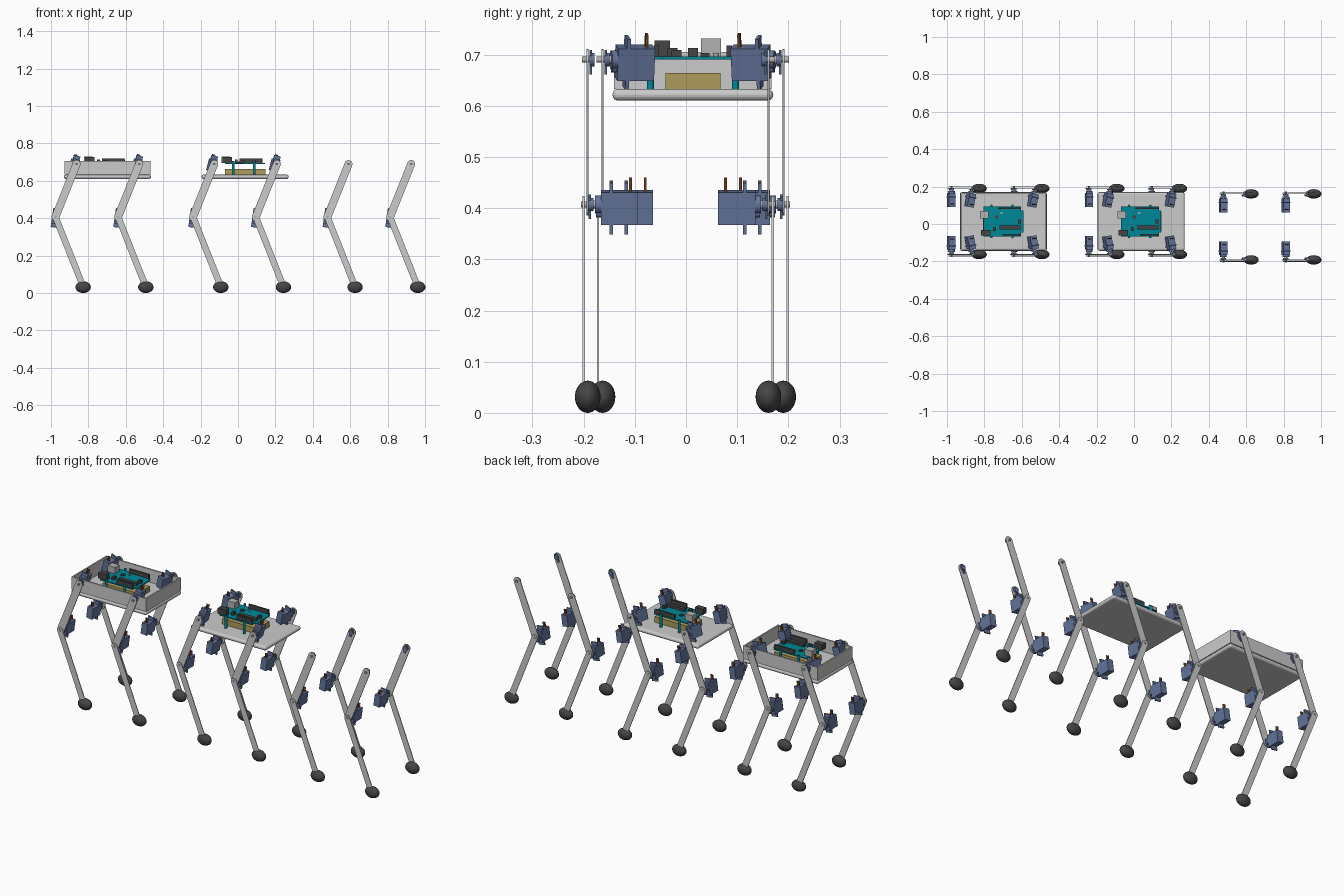
import bpy, bmesh, math
from mathutils import Matrix, Vector

if "Cube" in bpy.data.objects:
    bpy.data.objects.remove(bpy.data.objects["Cube"])


def material(name, rgb):
    m = bpy.data.materials.new(name)
    m.diffuse_color = (*rgb, 1)
    m.use_nodes = True
    m.node_tree.nodes["Principled BSDF"].inputs["Base Color"].default_value = m.diffuse_color
    return m


BLUE = material("servo_blue", (0.13, 0.18, 0.34))
TEAL = material("board_teal", (0.0, 0.25, 0.32))
TAN = material("battery_tan", (0.42, 0.33, 0.11))
DARK = material("rubber_dark", (0.06, 0.06, 0.06))
RED = material("wire_red", (0.45, 0.05, 0.03))
ORANGE = material("wire_orange", (0.55, 0.22, 0.04))
METAL = material("connector_grey", (0.45, 0.45, 0.45))


class Part:
    """Collects simple solids into one mesh."""

    def __init__(self, mats):
        self.bm, self.mats = bmesh.new(), mats

    def paint(self, verts, mat):
        for f in {f for v in verts for f in v.link_faces}:
            f.material_index = mat

    def box(self, lo, hi, mat=0):
        lo, hi = Vector(lo), Vector(hi)
        m = Matrix.Translation((lo + hi) / 2) @ Matrix.Diagonal((*(hi - lo), 1))
        self.paint(bmesh.ops.create_cube(self.bm, size=1, matrix=m)["verts"], mat)

    def rod(self, a, b, r, mat=0, sides=20):
        a, b = Vector(a), Vector(b)
        q = (b - a).to_track_quat('Z', 'Y').to_matrix().to_4x4()
        m = Matrix.Translation((a + b) / 2) @ q
        d = bmesh.ops.create_cone(self.bm, cap_ends=True, segments=sides, radius1=r,
                                  radius2=r, depth=(b - a).length, matrix=m)
        self.paint(d["verts"], mat)

    def mesh(self, name):
        me = bpy.data.meshes.new(name)
        self.bm.to_mesh(me)
        self.bm.free()
        for m in self.mats:
            me.materials.append(m)
        return me


def place(name, source, matrix):
    me = source.copy()
    me.transform(matrix)
    if matrix.determinant() < 0:
        me.flip_normals()
    ob = bpy.data.objects.new(name, me)
    bpy.context.collection.objects.link(ob)
    return ob


def bar(p, q, w, y0, y1):
    """Flat bar with round ends in the xz plane."""
    bm = bmesh.new()
    p, q = Vector(p), Vector(q)
    base = math.atan2(q.y - p.y, q.x - p.x)
    pts = []
    for c, start in ((q, base - math.pi / 2), (p, base + math.pi / 2)):
        for i in range(9):
            a = start + math.pi * i / 8
            pts.append((c.x + w * math.cos(a), y0, c.y + w * math.sin(a)))
    f = bm.faces.new([bm.verts.new(v) for v in pts])
    top = bmesh.ops.extrude_face_region(bm, geom=[f])["geom"]
    for v in top:
        if isinstance(v, bmesh.types.BMVert):
            v.co.y = y1
    bmesh.ops.recalc_face_normals(bm, faces=bm.faces[:])
    me = bpy.data.meshes.new("bar")
    bm.to_mesh(me)
    bm.free()
    return me


# Servo motor: shaft along +y, shaft tip at the origin
s = Part([BLUE, DARK, RED, ORANGE, METAL])
s.box((-0.018, -0.099, -0.038), (0.018, -0.026, 0.026))
s.box((-0.018, -0.050, -0.057), (0.018, -0.043, 0.045))
s.rod((0, -0.026, 0), (0, -0.015, 0), 0.018)
s.rod((0, -0.026, -0.016), (0, -0.017, -0.016), 0.010)
s.rod((0, -0.015, 0), (0, -0.007, 0), 0.008, 4)
for i, mat in enumerate((1, 2, 3)):
    x = (i - 1) * 0.006
    s.rod((x, -0.084, 0.024), (x, -0.084, 0.052), 0.0028, mat, 8)
servo = s.mesh("servo")

# Horn: hub and cross arm fixed to a leg bar
h = Part([BLUE, METAL])
h.rod((0, -0.012, 0), (0, -0.002, 0), 0.013)
h.box((-0.007, -0.007, -0.028), (0.007, -0.002, 0.018))
h.rod((0, -0.002, 0), (0, 0.013, 0), 0.006, 1)
horn = h.mesh("horn")

# Controller board, relative to its centre on the deck surface
b = Part([TEAL, DARK, METAL])
b.box((-0.107, -0.079, 0.057), (0.095, 0.079, 0.063))
b.box((0.095, -0.060, 0.057), (0.107, 0.060, 0.063))
for x in (-0.064, 0.049):
    for y in (-0.083, 0.083):
        b.rod((x, y, 0), (x, y, 0.072), 0.007, 0, 12)
b.box((-0.125, 0.016, 0.063), (-0.080, 0.055, 0.098), 2)
b.box((-0.120, -0.075, 0.063), (-0.070, -0.045, 0.094), 1)
b.box((-0.030, 0.066, 0.063), (0.092, 0.076, 0.085), 1)
b.box((-0.005, -0.076, 0.063), (0.092, -0.066, 0.085), 1)
b.box((-0.020, -0.042, 0.063), (0.092, -0.022, 0.076), 1)
b.box((-0.055, -0.050, 0.063), (-0.040, -0.030, 0.080), 1)
b.box((-0.045, 0.015, 0.063), (-0.028, 0.032, 0.070), 1)
b.rod((-0.01, 0.045, 0.063), (-0.01, 0.045, 0.070), 0.006, 2, 12)
b.box((0.078, -0.010, 0.063), (0.094, 0.010, 0.080), 1)
board = b.mesh("board")

t = Part([TAN])
t.box((-0.108, -0.054, 0), (0.108, 0.054, 0.031))
battery = t.mesh("battery")

# Side walls of the open box
w = Part([])
for k in (-1, 1):
    w.box((-0.230, k * 0.150 - 0.004, 0), (0.230, k * 0.150 + 0.004, 0.072))
    w.box((k * 0.226 - 0.004, -0.146, 0), (k * 0.226 + 0.004, 0.146, 0.072))
walls = w.mesh("walls")

# Deck plate with rounded rim
d = Part([])
d.box((-0.2325, -0.157, 0.610), (0.2325, 0.157, 0.633))
bmesh.ops.bevel(d.bm, geom=d.bm.edges[:], offset=0.0112, segments=4,
                profile=0.5, affect='EDGES')
deck = d.mesh("deck")

# Foot pad
f = Part([DARK])
bmesh.ops.create_uvsphere(f.bm, u_segments=28, v_segments=16, radius=1,
                          matrix=Matrix.Diagonal((0.041, 0.025, 0.0315, 1)))
for face in f.bm.faces:
    face.smooth = True
foot = f.mesh("foot")

# Leg bars, relative to the knee at x = 0
HIP, KNEE, SOLE = (0.113, 0.690), (0.0, 0.407), (0.148, 0.034)
upper = bar(HIP, KNEE, 0.021, 0.175, 0.179)
lower = bar(KNEE, SOLE, 0.017, 0.183, 0.187)


def leg(tag, x, yc, side, with_hip):
    base = Matrix.Translation((x, yc, 0)) @ Matrix.Diagonal((1, side, 1, 1))
    lean = Matrix.Rotation(math.radians(21), 4, 'Y')
    hip = base @ Matrix.Translation((HIP[0], 0.175, HIP[1]))
    knee = base @ Matrix.Translation((0, 0.177, KNEE[1]))
    place(tag + "_upper_leg", upper, base)
    place(tag + "_lower_leg", lower, base)
    place(tag + "_foot", foot, base @ Matrix.Translation((SOLE[0], 0.1765, 0.0315)))
    place(tag + "_hip_horn", horn, hip @ lean)
    place(tag + "_knee_horn", horn, knee @ lean)
    place(tag + "_knee_servo", servo, knee @ Matrix.Rotation(math.radians(8), 4, 'Y'))
    if with_hip:
        turn = Matrix.Rotation(math.radians(-10), 4, 'Z')
        place(tag + "_hip_servo", servo,
              hip @ turn @ Matrix.Rotation(math.radians(14), 4, 'Y'))


# Three stages: boxed robot, open deck robot, legs only
for stage, x0, yc in (("boxed", -0.976, 0.0135), ("open", -0.240, 0.0135),
                      ("bare", 0.478, -0.0155)):
    for end, dx in (("rear", 0.0), ("fore", 0.335)):
        for label, side in (("left", 1), ("right", -1)):
            leg(f"{stage}_{end}_{label}", x0 + dx, yc, side, stage != "bare")
    if stage != "bare":
        mid = x0 + 0.278
        place(stage + "_deck", deck, Matrix.Translation((mid, yc, 0)))
        top = Matrix.Translation((mid, yc, 0.633))
        place(stage + "_controller_board", board, top)
        place(stage + "_battery", battery, top)
        if stage == "boxed":
            place("box_walls", walls, top)
